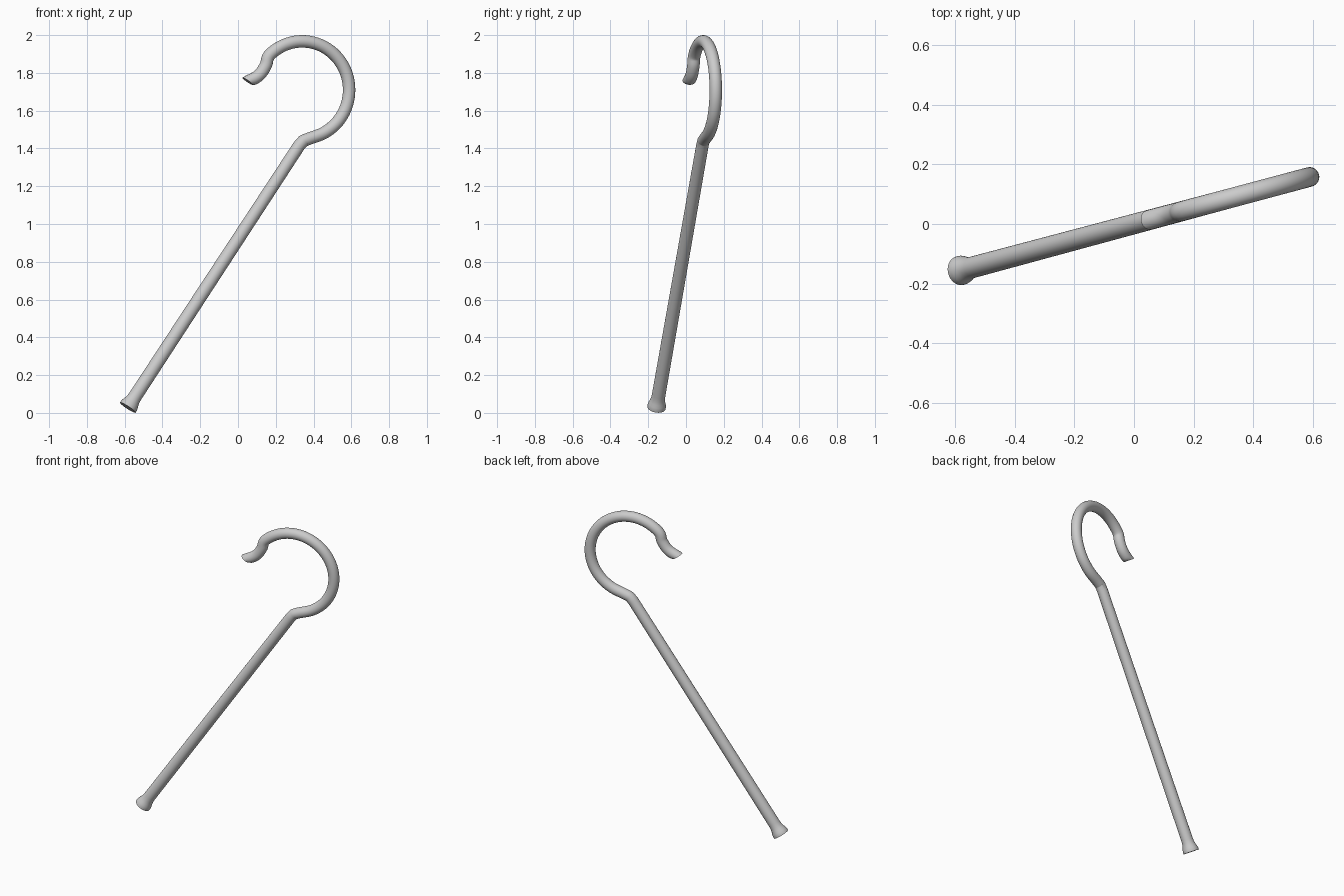
import bpy, bmesh
from math import sin, cos, pi, radians
from mathutils import Vector

if "Cube" in bpy.data.objects:
    bpy.data.objects.remove(bpy.data.objects["Cube"])

SIDES = 32
TURN = radians(15)                                   # plane of the staff, turned about z
OUT = Vector((cos(TURN), sin(TURN), 0))
SIDE = Vector((-sin(TURN), cos(TURN), 0))


def point(u, z):
    return OUT * u + Vector((0, 0, z))


def catmull(pts, steps):
    """Smooth curve through 2D points."""
    p = [2 * pts[0] - pts[1]] + pts + [2 * pts[-1] - pts[-2]]
    out = []
    for i in range(1, len(p) - 2):
        a, b, c, d = p[i - 1:i + 3]
        for k in range(steps):
            t = k / steps
            out.append(0.5 * (2 * b + (c - a) * t + (2 * a - 5 * b + 4 * c - d) * t * t
                              + (3 * b - a - 3 * c + d) * t ** 3))
    return out + [pts[-1]]


def sweep(name, path, radii, end_dir=None):
    """Capped round tube along a 2D path lying in the staff plane."""
    bm = bmesh.new()
    rings = []
    n = len(path)
    for i, (c, r) in enumerate(zip(path, radii)):
        t = (path[min(i + 1, n - 1)] - path[max(i - 1, 0)]).normalized()
        if end_dir and i >= n - 4:                   # ease the tip towards its cut angle
            t = t.lerp(end_dir, (i - n + 5) / 4).normalized()
        across = point(-t.y, t.x)
        rings.append([bm.verts.new(point(*c) + r * (cos(a) * across + sin(a) * SIDE))
                      for a in (2 * pi * k / SIDES for k in range(SIDES))])
    for a, b in zip(rings, rings[1:]):
        for k in range(SIDES):
            j = (k + 1) % SIDES
            bm.faces.new((a[k], a[j], b[j], b[k]))
    bm.faces.new(rings[0])
    bm.faces.new(rings[-1])
    bmesh.ops.recalc_face_normals(bm, faces=bm.faces)
    me = bpy.data.meshes.new(name)
    bm.to_mesh(me)
    bm.free()
    ob = bpy.data.objects.new(name, me)
    bpy.context.collection.objects.link(ob)
    bpy.context.view_layer.objects.active = ob
    ob.select_set(True)
    bpy.ops.object.shade_smooth_by_angle(angle=radians(45))
    ob.select_set(False)
    return ob


# straight shaft with a flared foot: (distance from foot, radius)
foot, top = Vector((-0.604, 0.028)), Vector((0.335, 1.415))
along = (top - foot).normalized()
length = (top - foot).length
profile = [(0, 0.049), (0.012, 0.049), (0.025, 0.046), (0.04, 0.041),
           (0.058, 0.037), (0.08, 0.036), (length, 0.033)]
path = [foot + along * d for d, r in profile]
radii = [r for d, r in profile]

# crook: short bend, round arc, then a tip that curls outwards
centre, R = Vector((0.352, 1.71)), 0.257
pts = [Vector((0.358, 1.440)), Vector((0.395, 1.454))]
pts += [centre + R * Vector((cos(radians(a)), sin(radians(a)))) for a in range(-63, 140, 18)]
pts += [Vector((0.153, 1.842)), Vector((0.125, 1.798)), Vector((0.092, 1.772)), Vector((0.052, 1.756))]
crook = catmull(pts, 4)
path += crook
radii += [0.033] * len(crook)

sweep("hooked_staff", path, radii, end_dir=Vector((-0.58, -0.81)))
